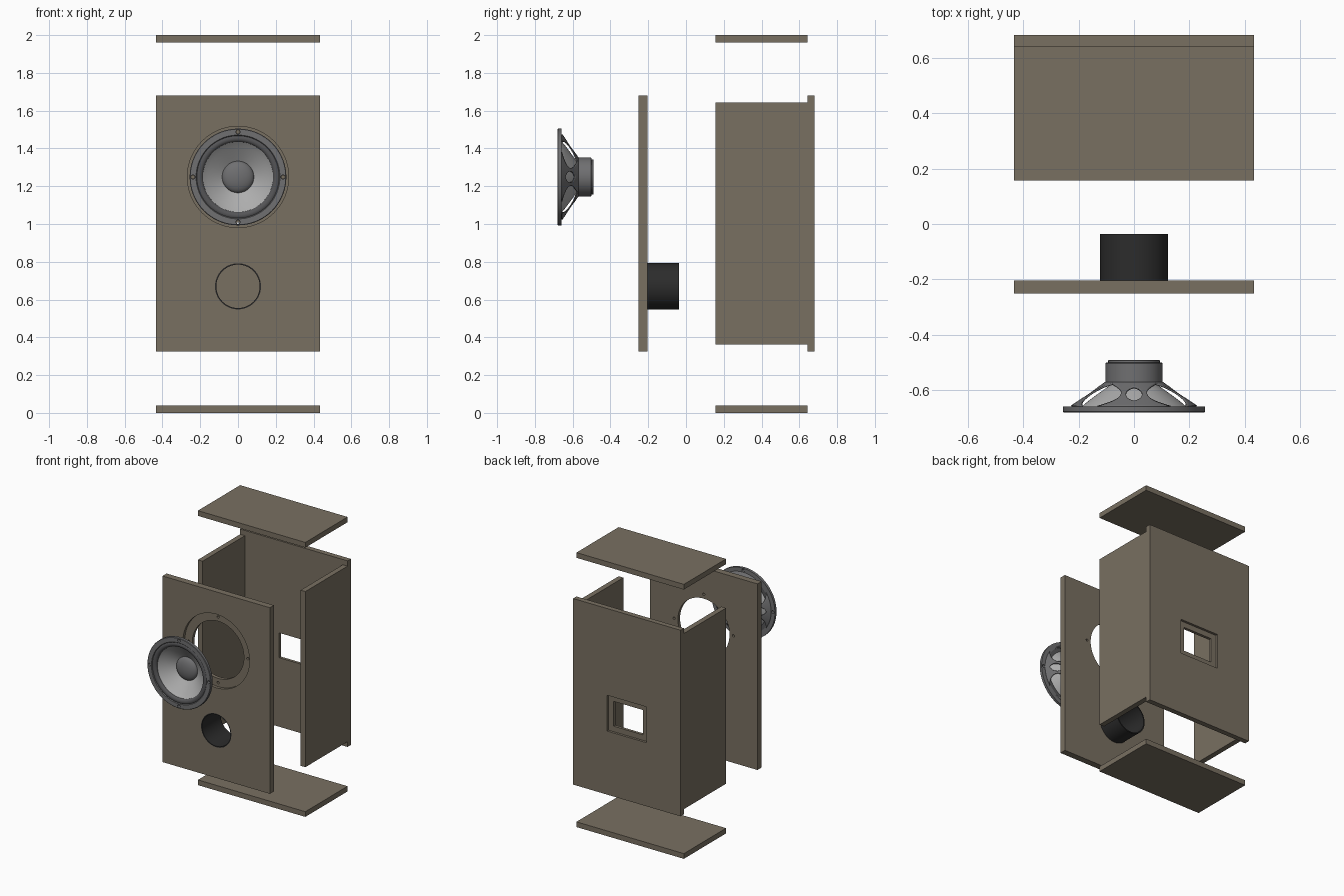
import bpy, bmesh, math
from mathutils import Matrix

if "Cube" in bpy.data.objects:
    bpy.data.objects.remove(bpy.data.objects["Cube"])

DRIVER_Z, PORT_Z = 1.249, 0.67


def material(name, rgb):
    m = bpy.data.materials.new(name)
    m.diffuse_color = (*rgb, 1)
    m.use_nodes = True
    m.node_tree.nodes["Principled BSDF"].inputs["Base Color"].default_value = m.diffuse_color
    return m


wood = material("wood", (0.19, 0.16, 0.12))
black = material("black_plastic", (0.025, 0.025, 0.025))
rubber = material("rubber", (0.09, 0.09, 0.095))
metal = material("metal", (0.16, 0.16, 0.165))
paper = material("cone_grey", (0.42, 0.42, 0.42))


def finish(bm, name, mat, smooth=True):
    bmesh.ops.remove_doubles(bm, verts=bm.verts, dist=1e-5)
    bmesh.ops.recalc_face_normals(bm, faces=bm.faces)
    me = bpy.data.meshes.new(name)
    bm.to_mesh(me)
    bm.free()
    ob = bpy.data.objects.new(name, me)
    bpy.context.collection.objects.link(ob)
    if mat:
        me.materials.append(mat)
    if smooth:
        activate(ob)
        bpy.ops.object.shade_smooth_by_angle(angle=math.radians(35))
    return ob


def activate(ob):
    bpy.ops.object.select_all(action='DESELECT')
    ob.select_set(True)
    bpy.context.view_layer.objects.active = ob


def box(name, x0, x1, y0, y1, z0, z1, mat=wood):
    bm = bmesh.new()
    bmesh.ops.create_cube(bm, size=1, matrix=Matrix.Translation(
        ((x0 + x1) / 2, (y0 + y1) / 2, (z0 + z1) / 2))
        @ Matrix.Diagonal((x1 - x0, y1 - y0, z1 - z0, 1)))
    return finish(bm, name, mat, False)


def lathe(name, profile, z, mat, x=0, n=72, closed=True):
    """Spin (radius, y) points around an axis parallel to y."""
    bm = bmesh.new()
    rings = [[bm.verts.new((x + r * math.cos(2 * math.pi * i / n), y,
                            z + r * math.sin(2 * math.pi * i / n)))
              for i in range(n)] for r, y in profile]
    pairs = list(zip(rings, rings[1:]))
    if closed:
        pairs.append((rings[-1], rings[0]))
    for a, b in pairs:
        for i in range(n):
            j = (i + 1) % n
            bm.faces.new((a[i], a[j], b[j], b[i]))
    return finish(bm, name, mat)


def disc(name, r, y0, y1, z, mat=None, x=0, n=72):
    return lathe(name, [(0, y0), (r, y0), (r, y1), (0, y1)], z, mat, x, n, closed=False)


def cut(ob, cutters):
    for c in cutters:
        mod = ob.modifiers.new("cut", 'BOOLEAN')
        mod.operation, mod.object, mod.solver = 'DIFFERENCE', c, 'EXACT'
        activate(ob)
        bpy.ops.object.modifier_apply(modifier=mod.name)
        bpy.data.objects.remove(c)
    activate(ob)
    bpy.ops.object.shade_smooth_by_angle(angle=math.radians(35))


def screw_cutters(r, y0, y1):
    return [disc("screw_cutter", r, y0, y1, DRIVER_Z + 0.239 * math.sin(a), None,
                 0.239 * math.cos(a), 16)
            for a in (k * math.pi / 2 for k in range(4))]


# cabinet shell
W, T = 0.433, 0.038
box("top_panel", -W, W, 0.157, 0.643, 2 - T, 2)
box("bottom_panel", -W, W, 0.157, 0.643, 0, T)
for name, s in (("left_side_panel", -1), ("right_side_panel", 1)):
    xs = sorted((s * W, s * (W - T)))
    box(name, *xs, 0.157, 0.643, 0.324 + T, 1.68 - T)

# back panel with stepped terminal opening
back = box("back_panel", -W, W, 0.643, 0.681, 0.324, 1.68)
cut(back, [box("hole_cutter", -0.118, 0.118, 0.6, 0.72, 0.827, 1.008, None),
           box("recess_cutter", -0.16, 0.16, 0.664, 0.72, 0.787, 1.048, None)])

# front baffle with driver recess, screw holes and port hole
baffle = box("front_baffle", -W, W, -0.251, -0.204, 0.324, 1.68)
cut(baffle, [disc("recess_cutter", 0.268, -0.3, -0.229, DRIVER_Z),
             disc("driver_cutter", 0.208, -0.31, -0.15, DRIVER_Z),
             disc("port_cutter", 0.122, -0.3, -0.15, PORT_Z)]
    + screw_cutters(0.009, -0.32, -0.15))

# bass port tube
lathe("port_tube", [(0.123, -0.251), (0.123, -0.036), (0.115, -0.036), (0.115, -0.251)],
      PORT_Z, black)

# driver mounting flange
flange = lathe("driver_flange", [(0.218, -0.675), (0.222, -0.68), (0.253, -0.68),
                                 (0.256, -0.677), (0.256, -0.658), (0.218, -0.658)],
               DRIVER_Z, metal)
cut(flange, screw_cutters(0.011, -0.7, -0.64))

# half-roll rubber surround
roll = [(0.205 + 0.019 * math.cos(math.pi * k / 10), -0.664 - 0.0155 * math.sin(math.pi * k / 10))
        for k in range(11)]
lathe("surround", roll + [(0.186, -0.661), (0.224, -0.661)], DRIVER_Z, rubber)

# cone, slightly curved
front = [(0.19 - 0.11 * t, -0.665 + 0.083 * t ** 0.92) for t in (k / 8 for k in range(9))]
lathe("cone", front + [(r + 0.001, y + 0.004) for r, y in reversed(front)], DRIVER_Z, paper)

# domed dust cap
R = 0.084
lathe("dust_cap", [(R * math.sin(a), -0.585 - 0.034 * math.cos(a))
                   for a in (math.pi / 2 * k / 10 for k in range(11))],
      DRIVER_Z, metal, closed=False)

# voice coil neck
lathe("coil_neck", [(0.082, -0.584), (0.082, -0.57), (0.076, -0.57), (0.076, -0.584)],
      DRIVER_Z, rubber)

# magnet with stepped back plate
lathe("magnet", [(0, -0.573), (0.1, -0.573), (0.103, -0.57), (0.103, -0.503), (0.1, -0.5),
                 (0.093, -0.5), (0.093, -0.492), (0.091, -0.49), (0, -0.49)],
      DRIVER_Z, metal, closed=False)

# basket: four waisted ribs, each pierced by an oval hole
bm = bmesh.new()
STEPS, ACROSS = 24, 6
for k in range(4):
    for side in (-1, 1):
        rows = []
        for i in range(STEPS + 1):
            t = i / STEPS
            r, y = 0.226 - 0.124 * t, -0.658 + 0.086 * t
            outer = 0.047 + 0.075 * abs(2 * t - 1.1) ** 2.2
            u = (t - 0.5) / 0.27
            inner = 0.029 * math.sqrt(max(0, 1 - u * u))
            row = []
            for j in range(ACROSS + 1):
                w = inner + (outer - inner) * j / ACROSS
                a = k * math.pi / 2 + side * min(w / r, math.pi / 4)
                row.append(bm.verts.new((r * math.cos(a), y, DRIVER_Z + r * math.sin(a))))
            rows.append(row)
        for p, q in zip(rows, rows[1:]):
            for j in range(ACROSS):
                bm.faces.new((p[j], p[j + 1], q[j + 1], q[j]))
basket = finish(bm, "basket_ribs", metal)
solid = basket.modifiers.new("thickness", 'SOLIDIFY')
solid.thickness, solid.offset = 0.006, 0
